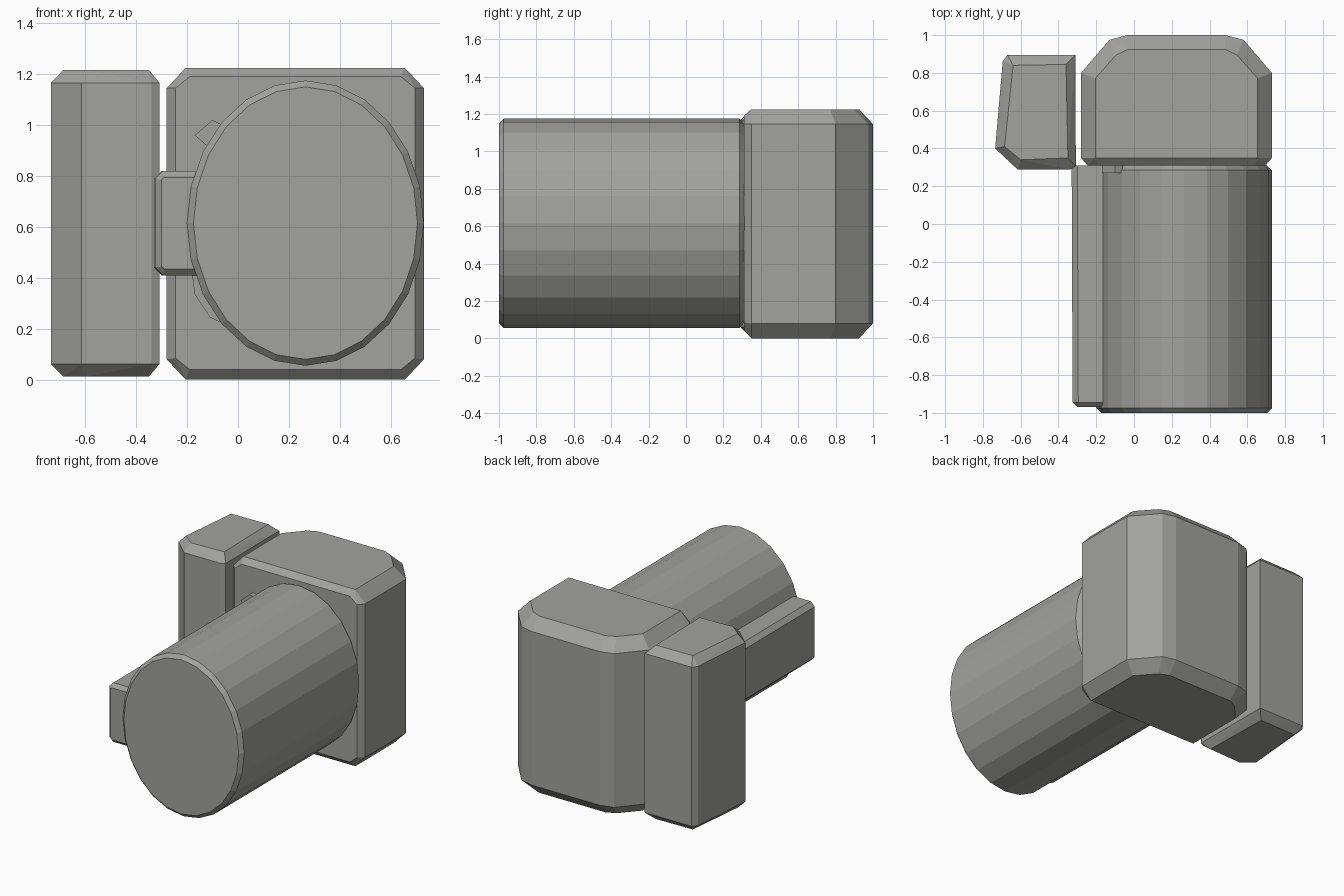
import bpy, bmesh, math

cube = bpy.data.objects.get("Cube")
if cube:
    bpy.data.objects.remove(cube, do_unlink=True)

grey = bpy.data.materials.new("warm grey")
grey.use_nodes = True
colour = (0.36, 0.36, 0.35, 1)
grey.diffuse_color = colour
grey.node_tree.nodes["Principled BSDF"].inputs["Base Color"].default_value = colour


def solid(name, points):
    """Flat-faced convex part through the given points."""
    bm = bmesh.new()
    for p in points:
        bm.verts.new(p)
    res = bmesh.ops.convex_hull(bm, input=bm.verts[:])
    loose = [v for v in bm.verts if not v.link_faces]
    bmesh.ops.delete(bm, geom=loose, context='VERTS')
    bmesh.ops.dissolve_limit(bm, angle_limit=math.radians(2),
                             verts=bm.verts[:], edges=bm.edges[:])
    bmesh.ops.recalc_face_normals(bm, faces=bm.faces[:])
    mesh = bpy.data.meshes.new(name)
    bm.to_mesh(mesh)
    bm.free()
    mesh.materials.append(grey)
    obj = bpy.data.objects.new(name, mesh)
    bpy.context.collection.objects.link(obj)
    return obj


def ring(outline, z):
    return [(x, y, z) for x, y in outline]


def octagon(x0, x1, z0, z1, cx, cz, y):
    """Rectangle with cut corners, facing the front."""
    pts = []
    for x, sx in ((x0, 1), (x1, -1)):
        for z, sz in ((z0, 1), (z1, -1)):
            pts += [(x + sx * cx, y, z), (x, y, z + sz * cz)]
    return pts


def ellipse(inset, y, sides=24):
    pts = []
    for i in range(sides):
        a = 2 * math.pi * i / sides
        pts.append((0.265 + (0.465 - inset) * math.cos(a), y,
                    0.615 + (0.56 - inset) * math.sin(a)))
    return pts


# Long oval barrel with bevelled rims
solid("barrel", ellipse(0.025, -1.0) + ellipse(0, -0.975)
      + ellipse(0, 0.285) + ellipse(0.03, 0.312))

# Large rear block: rounded back, chamfered top, bottom and front rim
half_outer = [(0.505, 0.35), (0.505, 0.80), (0.355, 0.975), (0.26, 1.0)]
half_inner = [(0.43, 0.35), (0.43, 0.77), (0.32, 0.895), (0.255, 0.925)]
both = lambda half: [(0.225 + s * x, y) for s in (-1, 1) for x, y in half]
outer, inner = both(half_outer), both(half_inner)
solid("rear_block", ring(inner, 0.0) + ring(outer, 0.08)
      + ring(outer, 1.145) + ring(inner, 1.225)
      + octagon(-0.245, 0.695, 0.04, 1.19, 0.055, 0.045, 0.31))

# Upright side block
outer = [(-0.695, 0.86), (-0.67, 0.895), (-0.31, 0.895), (-0.308, 0.305),
         (-0.34, 0.288), (-0.615, 0.288), (-0.735, 0.40)]
inner = [(-0.64, 0.84), (-0.36, 0.845), (-0.35, 0.35),
         (-0.60, 0.34), (-0.685, 0.41)]
solid("side_block", ring(inner, 0.012) + ring(outer, 0.062)
      + ring(outer, 1.165) + ring(inner, 1.217))

# Rail along the side of the barrel
solid("side_rail",
      octagon(-0.30, 0.1, 0.435, 0.795, 0.01, 0.01, -0.97)
      + octagon(-0.325, 0.1, 0.41, 0.82, 0.03, 0.03, -0.945)
      + octagon(-0.33, 0.1, 0.41, 0.82, 0.03, 0.03, 0.31))

# Thin strip beneath the rail
strip = [(-0.18, 0.41), (-0.17, 0.335), (-0.11, 0.245), (-0.07, 0.225), (0.0, 0.4)]
solid("lower_strip", [(x, y, z) for y in (-0.94, 0.30) for x, z in strip])

# Small lug on the upper side of the barrel
lug = [(-0.17, 0.96), (-0.10, 1.02), (-0.06, 1.0), (-0.10, 0.90)]
solid("upper_lug", [(x, y, z) for y in (0.27, 0.31) for x, z in lug])
